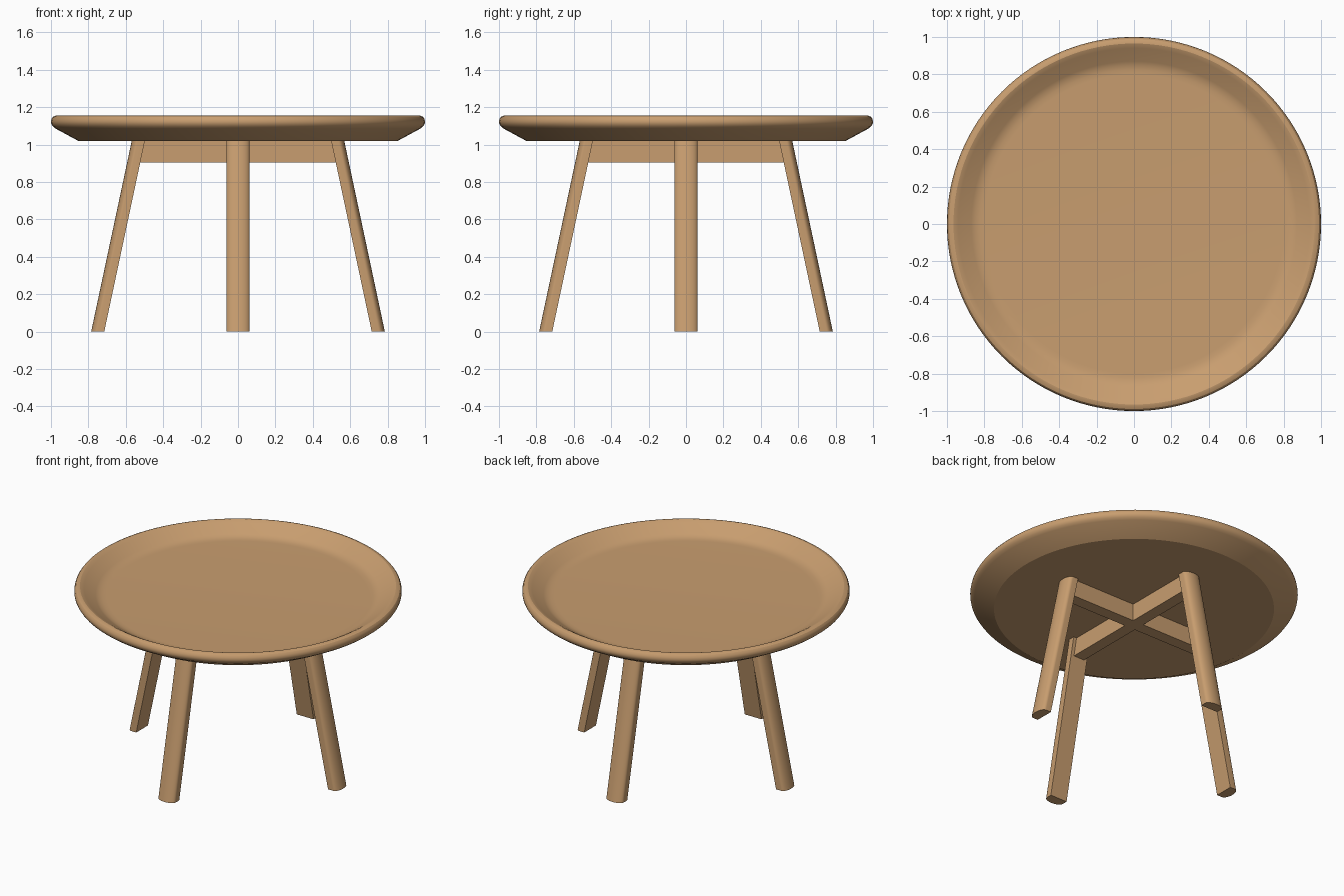
import bpy
import bmesh
from math import sin, cos, pi, radians
from mathutils import Matrix

cube = bpy.data.objects.get("Cube")
if cube:
    bpy.data.objects.remove(cube, do_unlink=True)

# Single wood colour
wood = bpy.data.materials.new("warm_wood")
wood.use_nodes = True
colour = (0.58, 0.34, 0.16, 1)
wood.diffuse_color = colour
wood.node_tree.nodes["Principled BSDF"].inputs["Base Color"].default_value = colour

UNDERSIDE = 1.02


def finish(bm, name, angle=None):
    """Turn a bmesh into a named wooden object, smoothed below the angle."""
    bmesh.ops.recalc_face_normals(bm, faces=bm.faces)
    mesh = bpy.data.meshes.new(name)
    bm.to_mesh(mesh)
    bm.free()
    mesh.materials.append(wood)
    obj = bpy.data.objects.new(name, mesh)
    bpy.context.collection.objects.link(obj)
    if angle:
        bpy.ops.object.select_all(action="DESELECT")
        obj.select_set(True)
        bpy.context.view_layer.objects.active = obj
        bpy.ops.object.shade_smooth_by_angle(angle=radians(angle))
    return obj


def tray_top():
    """Dished round top, lathed from a half profile (radius, height)."""
    profile = [(0, UNDERSIDE), (0.855, UNDERSIDE), (0.975, 1.085),
               (0.99, 1.097), (0.998, 1.11), (1.0, 1.122), (0.997, 1.137),
               (0.989, 1.148), (0.975, 1.154), (0.965, 1.155),
               (0.955, 1.151), (0.94, 1.143), (0.87, 1.099), (0.85, 1.09),
               (0.825, 1.085), (0.80, 1.084), (0, 1.084)]
    bm = bmesh.new()
    verts = [bm.verts.new((r, 0, z)) for r, z in profile]
    edges = [bm.edges.new(pair) for pair in zip(verts, verts[1:])]
    bmesh.ops.spin(bm, geom=verts + edges, cent=(0, 0, 0), axis=(0, 0, 1),
                   angle=2 * pi, steps=128, use_merge=True)
    bmesh.ops.remove_doubles(bm, verts=bm.verts, dist=0.0001)
    finish(bm, "tray_top", 27)


def leg(name, turn):
    """Splayed leg: flat inner face, short sides and a rounded outer face."""
    half, side, bulge, steps = 0.0625, 0.038, 0.032, 16
    arc = [(side + bulge * sin(pi * i / steps), -half * cos(pi * i / steps))
           for i in range(steps + 1)]
    section = [(0, half), (0, -half)] + arc
    bm = bmesh.new()
    foot = [bm.verts.new((0.715 + x, y, 0)) for x, y in section]
    head = [bm.verts.new((0.498 + x, y, UNDERSIDE)) for x, y in section]
    bm.faces.new(foot)
    bm.faces.new(head)
    for i in range(len(section)):
        j = (i + 1) % len(section)
        bm.faces.new((foot[i], foot[j], head[j], head[i]))
    bmesh.ops.rotate(bm, verts=bm.verts, matrix=Matrix.Rotation(turn, 3, "Z"))
    finish(bm, name, 40)


def rail(name, turn):
    """Cross rail under the top, its ends slanted to meet the legs."""
    low, width = 0.905, 0.08
    bm = bmesh.new()
    bmesh.ops.create_cube(bm, size=1)
    for v in bm.verts:
        upper = v.co.z > 0
        reach = 0.505 if upper else 0.53
        v.co = (reach if v.co.x > 0 else -reach, v.co.y * width,
                UNDERSIDE if upper else low)
    bmesh.ops.rotate(bm, verts=bm.verts, matrix=Matrix.Rotation(turn, 3, "Z"))
    finish(bm, name)


tray_top()
for i, place in enumerate(("left", "back", "right", "front")):
    leg(place + "_leg", i * pi / 2)
rail("side_to_side_rail", 0)
rail("front_to_back_rail", pi / 2)
